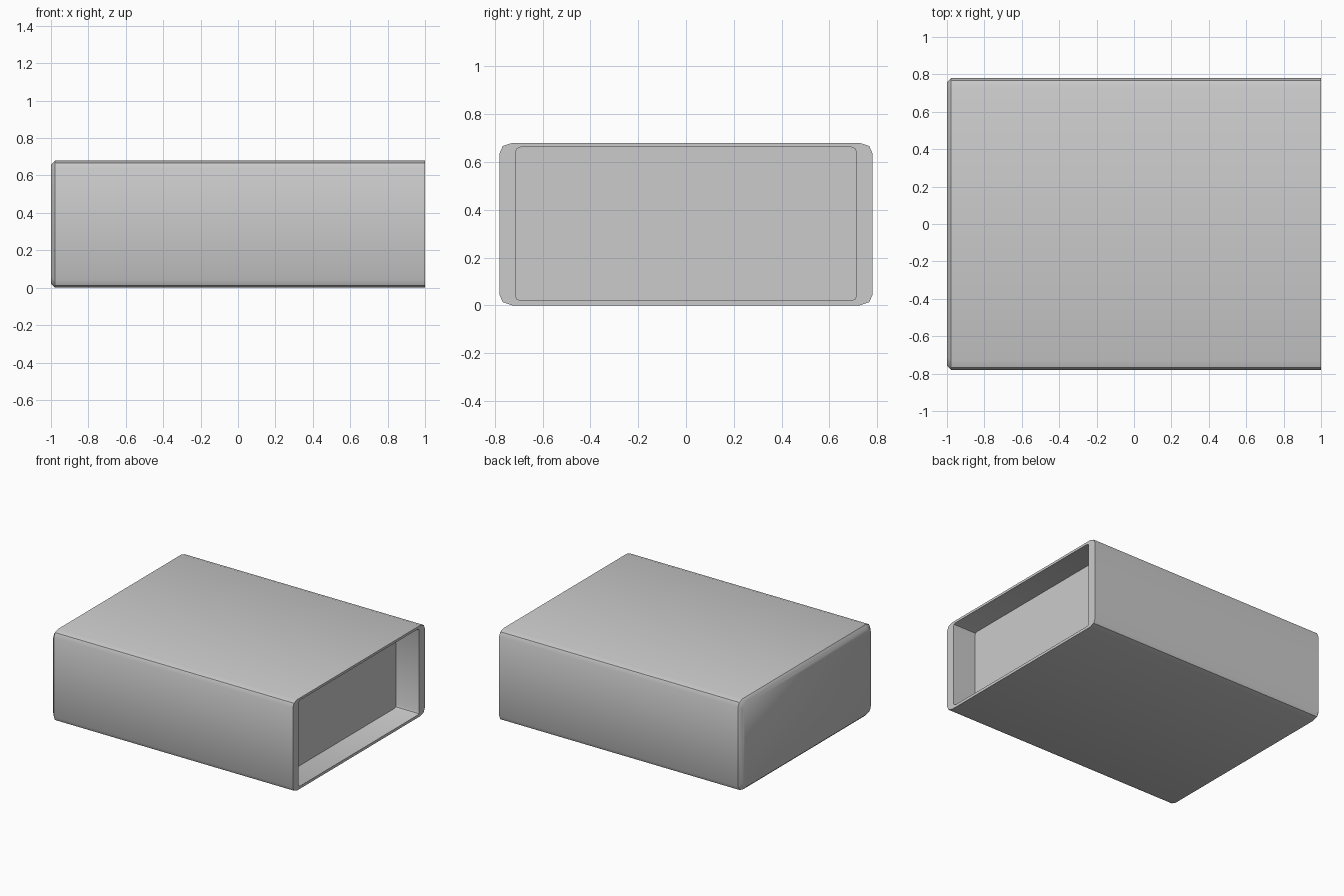
import bpy, bmesh

if "Cube" in bpy.data.objects:
    bpy.data.objects.remove(bpy.data.objects["Cube"])

HEIGHT = 0.68


def ring(bm, x, half_w, z0, z1, corner):
    """Rounded rectangle in the yz plane; corner lists (inset y, inset z) points."""
    pts = [(half_w - a, z1 - b) for a, b in corner]
    pts += [(-(half_w - a), z1 - b) for a, b in reversed(corner)]
    pts += [(-(half_w - a), z0 + b) for a, b in corner]
    pts += [(half_w - a, z0 + b) for a, b in reversed(corner)]
    return [bm.verts.new((x, y, z)) for y, z in pts]


def bridge(bm, a, b):
    n = len(a)
    for i in range(n):
        j = (i + 1) % n
        bm.faces.new((a[i], a[j], b[j], b[i]))


outer = [(0, 0.042), (0.013, 0.013), (0.053, 0)]
inner = [(0, 0.022), (0.006, 0.006), (0.022, 0)]

# Sleeve body: closed chamfered end, rounded shell, thin rim, shallow recess
bm = bmesh.new()
rings = [
    ring(bm, -1.0, 0.758, 0.022, HEIGHT - 0.022, outer),
    ring(bm, -0.978, 0.78, 0, HEIGHT, outer),
    ring(bm, 1.0, 0.78, 0, HEIGHT, outer),
    ring(bm, 1.0, 0.714, 0.02, HEIGHT - 0.018, inner),
    ring(bm, 0.81, 0.714, 0.02, HEIGHT - 0.018, inner),
]
for a, b in zip(rings, rings[1:]):
    bridge(bm, a, b)
bm.faces.new(rings[0])
bm.faces.new(rings[-1])
bmesh.ops.recalc_face_normals(bm, faces=bm.faces)

mesh = bpy.data.meshes.new("box_sleeve")
bm.to_mesh(mesh)
bm.free()
box = bpy.data.objects.new("box_sleeve", mesh)
bpy.context.collection.objects.link(box)

# Smooth the rounded long edges, keep the ends crisp
bpy.context.view_layer.objects.active = box
box.select_set(True)
bpy.ops.object.shade_smooth_by_angle(angle=0.75)
